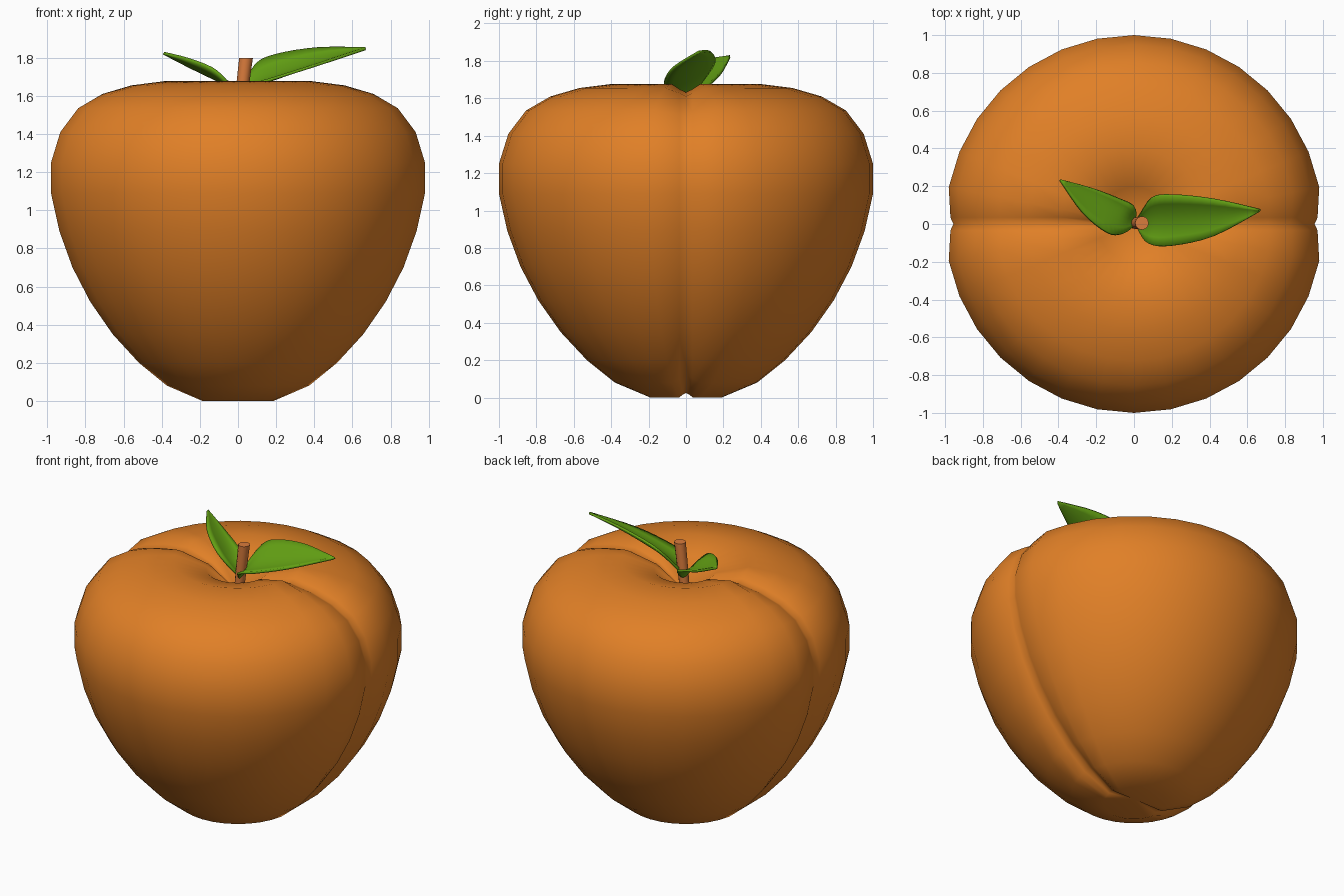
import bpy, bmesh, math
from mathutils import Vector

if "Cube" in bpy.data.objects:
    bpy.data.objects.remove(bpy.data.objects["Cube"])


def material(name, rgb):
    m = bpy.data.materials.new(name)
    m.diffuse_color = (*rgb, 1)
    m.use_nodes = True
    m.node_tree.nodes["Principled BSDF"].inputs["Base Color"].default_value = m.diffuse_color
    return m


ORANGE = material("peach orange", (0.75, 0.215, 0.02))
BROWN = material("stem orange brown", (0.70, 0.20, 0.045))
GREEN = material("leaf green", (0.127, 0.36, 0.007))


def finish(bm, name, mat, angle=60):
    bmesh.ops.recalc_face_normals(bm, faces=bm.faces)
    me = bpy.data.meshes.new(name)
    bm.to_mesh(me)
    bm.free()
    ob = bpy.data.objects.new(name, me)
    bpy.context.collection.objects.link(ob)
    me.materials.append(mat)
    bpy.ops.object.select_all(action='DESELECT')
    bpy.context.view_layer.objects.active = ob
    ob.select_set(True)
    bpy.ops.object.shade_smooth_by_angle(angle=math.radians(angle))
    return ob


def loft(bm, rows, closed):
    """Bridge successive rows of vertices with quads."""
    for a, b in zip(rows, rows[1:]):
        n = len(a)
        for i in range(n if closed else n - 1):
            j = (i + 1) % n
            bm.faces.new((a[i], a[j], b[j], b[i]))


# Fruit: lathed profile with a narrow crease pressed in along y = 0
profile = [(0.19, 0), (0.38, 0.08), (0.53, 0.2), (0.67, 0.35), (0.79, 0.52),
           (0.885, 0.70), (0.955, 0.89), (1.0, 1.09), (1.0, 1.25), (0.95, 1.41),
           (0.855, 1.535), (0.725, 1.61), (0.57, 1.655), (0.395, 1.677), (0.195, 1.62)]
STEP = math.radians(11.25)
bm = bmesh.new()
rows = []
for k, (r, z) in enumerate(profile):
    p = profile[max(k - 1, 0)]
    q = profile[min(k + 1, len(profile) - 1)]
    nr, nz = Vector((q[1] - p[1], p[0] - q[0])).normalized()
    if k == 0:
        nr, nz = 0.3, -0.9
    half = math.asin(min(0.035, 0.5 * r * math.sin(STEP)) / r)
    stations = []
    for side in (0, math.pi):
        stations += [(side - half, 0.028), (side, 0.045), (side + half, 0.028)]
        stations += [(side + i * STEP, 0) for i in range(1, 16)]
    row = []
    for a, d in stations:
        if k in (0, len(profile) - 1):
            d *= 0.6
        row.append(bm.verts.new(((r - d * nr) * math.cos(a),
                                 (r - d * nr) * math.sin(a), z - d * nz)))
    rows.append(row)
loft(bm, rows, True)
for row, z in ((rows[0], 0.03), (rows[-1], 1.47)):
    pole = bm.verts.new((0, 0, z))
    for i in range(len(row)):
        bm.faces.new((row[i], row[(i + 1) % len(row)], pole))
finish(bm, "fruit", ORANGE)

# Stem: slightly leaning peg
bm = bmesh.new()
rows = []
for x, z, r in ((0.0, 1.44, 0.03), (0.02, 1.62, 0.033), (0.042, 1.798, 0.036)):
    rows.append([bm.verts.new((x + r * math.cos(i * math.pi / 6),
                               0.005 + r * math.sin(i * math.pi / 6), z))
                 for i in range(12)])
loft(bm, rows, True)
bm.faces.new(rows[0])
bm.faces.new(rows[-1])
finish(bm, "stem", BROWN, 40)


# Leaves: each station gives one edge, the midrib and the other edge
def spline(pts, t):
    """Catmull-Rom through the points, t from 0 to 1."""
    s = t * (len(pts) - 1)
    i = min(int(s), len(pts) - 2)
    u = s - i
    p = [Vector(pts[max(0, min(len(pts) - 1, i + o))]) for o in (-1, 0, 1, 2)]
    return 0.5 * (2 * p[1] + (p[2] - p[0]) * u
                  + (2 * p[0] - 5 * p[1] + 4 * p[2] - p[3]) * u ** 2
                  + (3 * p[1] - p[0] - 3 * p[2] + p[3]) * u ** 3)


def leaf(name, low, mid, high):
    bm = bmesh.new()
    rows = []
    for k in range(17):
        a, m, b = (spline(c, k / 16) for c in (low, mid, high))
        row = []
        for i in range(7):
            v = i / 3 - 1
            row.append(bm.verts.new(a * (v * (v - 1) / 2) + m * (1 - v * v)
                                    + b * (v * (v + 1) / 2)))
        rows.append(row)
    loft(bm, rows, False)
    ob = finish(bm, name, GREEN)
    mod = ob.modifiers.new("thickness", 'SOLIDIFY')
    mod.thickness = 0.015
    mod.offset = 0


leaf("right_leaf",
     [(0.03, -0.04, 1.59), (0.08, -0.105, 1.655), (0.2, -0.115, 1.695),
      (0.42, -0.065, 1.765), (0.665, 0.065, 1.846)],
     [(0.02, 0.0, 1.58), (0.09, 0.015, 1.665), (0.2, 0.025, 1.715),
      (0.42, 0.04, 1.785), (0.668, 0.07, 1.848)],
     [(0.02, 0.03, 1.62), (0.09, 0.135, 1.76), (0.2, 0.152, 1.815),
      (0.42, 0.13, 1.85), (0.67, 0.075, 1.85)])
leaf("left_leaf",
     [(0.0, -0.01, 1.59), (-0.06, -0.052, 1.675), (-0.14, -0.045, 1.745),
      (-0.27, 0.06, 1.795), (-0.39, 0.23, 1.825)],
     [(0.0, 0.02, 1.58), (-0.05, 0.035, 1.645), (-0.12, 0.07, 1.69),
      (-0.25, 0.14, 1.755), (-0.39, 0.233, 1.824)],
     [(0.01, 0.04, 1.59), (0.0, 0.095, 1.645), (-0.08, 0.135, 1.685),
      (-0.22, 0.19, 1.74), (-0.388, 0.236, 1.823)])
